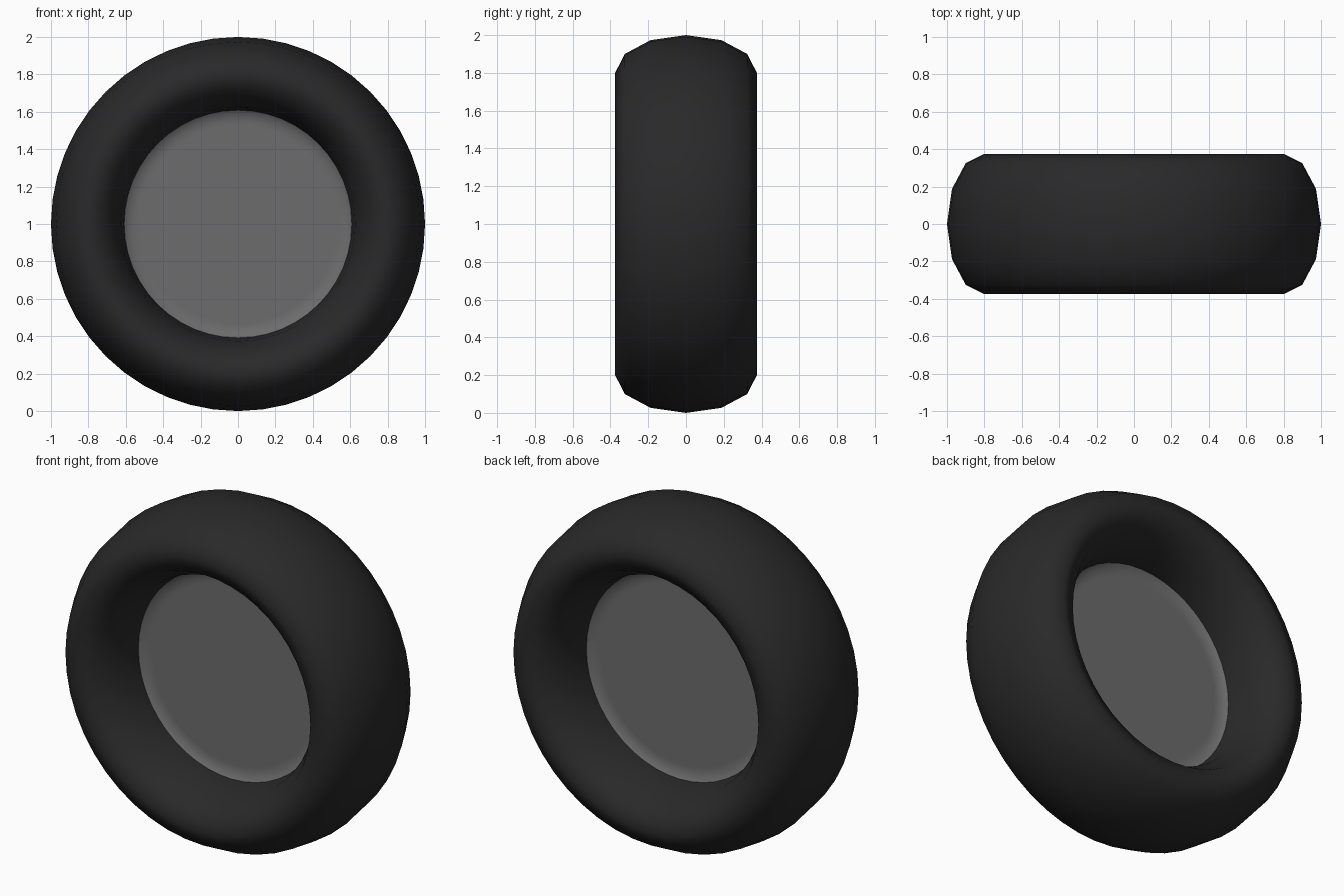
import bpy
import math

old = bpy.data.objects.get("Cube")
if old:
    bpy.data.objects.remove(old, do_unlink=True)


def material(name, value):
    mat = bpy.data.materials.new(name)
    mat.use_nodes = True
    colour = (value, value, value, 1)
    mat.diffuse_color = colour
    mat.node_tree.nodes["Principled BSDF"].inputs["Base Color"].default_value = colour
    return mat


def lathe(name, profile, mat, steps=48):
    """Spin a (radius, depth) profile round the wheel axis and close both ends with flat discs."""
    verts, faces, rings = [], [], []
    for r, y in profile:
        rings.append(len(verts))
        for i in range(steps):
            a = math.tau * i / steps
            verts.append((r * math.cos(a), y, 1 + r * math.sin(a)))
    for a, b in zip(rings, rings[1:]):
        for i in range(steps):
            j = (i + 1) % steps
            faces.append((a + i, b + i, b + j, a + j))
    faces.append(tuple(range(steps)))
    faces.append(tuple(reversed(range(rings[-1], rings[-1] + steps))))
    mesh = bpy.data.meshes.new(name)
    mesh.from_pydata(verts, [], faces)
    obj = bpy.data.objects.new(name, mesh)
    bpy.context.collection.objects.link(obj)
    mesh.materials.append(mat)
    return obj


rubber = material("black rubber", 0.022)
metal = material("grey metal", 0.15)

# Tyre: a ring stretched along the axle
bpy.ops.mesh.primitive_torus_add(major_segments=48, minor_segments=12,
                                 major_radius=0.8, minor_radius=0.2,
                                 location=(0, 0, 1), rotation=(math.pi / 2, 0, 0))
tyre = bpy.context.object
tyre.name = "tyre"
tyre.scale.z = 1.875
tyre.data.materials.append(rubber)
bpy.ops.object.shade_smooth()

# Hub: flat disc whose edge curves gently outward into the tyre
front = [(0.53, -0.04), (0.55, -0.04), (0.58, -0.046), (0.608, -0.06), (0.63, -0.08)]
hub = lathe("hub", front + [(r, -y) for r, y in reversed(front)], metal)
bpy.ops.object.select_all(action="DESELECT")
hub.select_set(True)
bpy.context.view_layer.objects.active = hub
bpy.ops.object.shade_smooth_by_angle(angle=math.radians(50))
